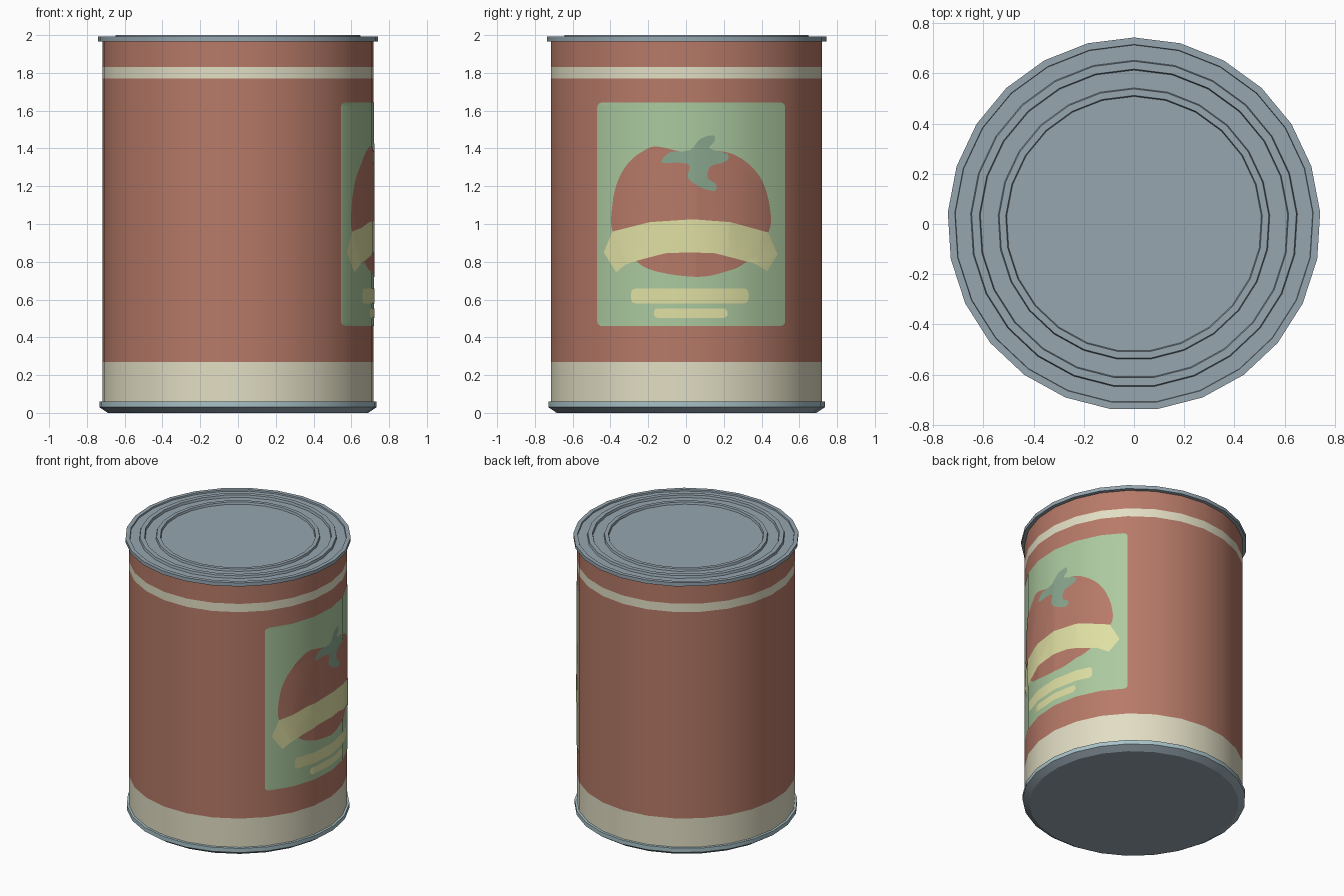
import bpy, bmesh, math
from mathutils import Vector

if "Cube" in bpy.data.objects:
    bpy.data.objects.remove(bpy.data.objects["Cube"])

SIDES = 25
STEP = 2 * math.pi / SIDES
R = 0.72  # can wall radius


def mat(name, r, g, b):
    lin = [((c / 255 + 0.055) / 1.055) ** 2.4 for c in (r, g, b)]
    m = bpy.data.materials.new(name)
    m.diffuse_color = (*lin, 1)
    m.use_nodes = True
    m.node_tree.nodes["Principled BSDF"].inputs["Base Color"].default_value = m.diffuse_color
    return m


RED = mat("tomato red", 183, 122, 104)
CREAM = mat("cream", 226, 222, 196)
GREEN = mat("pale green", 171, 201, 159)
YELLOW = mat("pale yellow", 224, 224, 164)
LEAF = mat("leaf green", 138, 168, 143)
METAL = mat("grey metal", 150, 166, 176)
LIGHT = mat("light metal", 168, 194, 200)


def finish(bm, name, mats):
    me = bpy.data.meshes.new(name)
    bm.to_mesh(me)
    bm.free()
    ob = bpy.data.objects.new(name, me)
    bpy.context.collection.objects.link(ob)
    for m in mats:
        me.materials.append(m)
    bpy.ops.object.select_all(action='DESELECT')
    ob.select_set(True)
    bpy.context.view_layer.objects.active = ob
    bpy.ops.object.shade_smooth_by_angle(angle=math.radians(25))
    return ob


def lathe(name, profile, mats, pick, cap=None):
    """Revolve (r, z) points; pick(z) gives each face's material; cap = profile index to close."""
    bm = bmesh.new()
    rings = [[bm.verts.new((r * math.cos(math.pi / 2 + i * STEP),
                            r * math.sin(math.pi / 2 + i * STEP), z))
              for i in range(SIDES)] for r, z in profile]
    for a, b in zip(rings, rings[1:]):
        for i in range(SIDES):
            j = (i + 1) % SIDES
            f = bm.faces.new((a[i], a[j], b[j], b[i]))
            f.material_index = pick(f.calc_center_median().z)
    if cap == 0:
        bm.faces.new(rings[0][::-1])
    elif cap == -1:
        bm.faces.new(rings[-1])
    return finish(bm, name, mats)


def smooth(pts, n=4):
    """Closed Catmull-Rom curve through the points."""
    out = []
    k = len(pts)
    for i in range(k):
        p0, p1, p2, p3 = (Vector(pts[(i + d) % k]) for d in (-1, 0, 1, 2))
        for s in range(n):
            t = s / n
            out.append(0.5 * (2 * p1 + (p2 - p0) * t + (2 * p0 - 5 * p1 + 4 * p2 - p3) * t * t
                              + (3 * p1 - p0 - 3 * p2 + p3) * t ** 3))
    return out


def rounded(y0, y1, z0, z1, r):
    out = []
    for cy, cz, q in ((y1 - r, z1 - r, 0), (y0 + r, z1 - r, 1), (y0 + r, z0 + r, 2), (y1 - r, z0 + r, 3)):
        for s in range(5):
            a = (q + s / 4) * math.pi / 2
            out.append((cy + r * math.cos(a), cz + r * math.sin(a)))
    return out


def decal(name, outline, material, lift):
    """Flat (y, z) shape folded onto the facets of the can's +x side."""
    r, first = R + lift, math.radians(3.6)
    bm = bmesh.new()
    face = bm.faces.new([bm.verts.new((0, y, z)) for y, z in outline])
    face.normal_update()
    if face.normal.x < 0:
        face.normal_flip()
    bmesh.ops.triangulate(bm, faces=bm.faces[:])
    for k in range(-4, 4):
        bmesh.ops.bisect_plane(bm, geom=bm.verts[:] + bm.edges[:] + bm.faces[:], dist=1e-5,
                               plane_co=(0, r * math.sin(first + k * STEP), 0), plane_no=(0, 1, 0))
    for v in bm.verts:
        j = math.floor((math.asin(v.co.y / r) - first) / STEP)
        m = first + (j + 0.5) * STEP
        v.co.x = (r * math.cos(STEP / 2) - v.co.y * math.sin(m)) / math.cos(m)
    return finish(bm, name, [material])


# can wall with cream stripe and cream base band
lathe("can_wall", [(R, 0.05), (R, 0.27), (R, 1.77), (R, 1.83), (R, 1.97)], [RED, CREAM],
      lambda z: int(z < 0.27 or 1.77 < z < 1.83))

# bottom rim and underside
lathe("can_base", [(0.69, 0), (0.735, 0.03), (0.735, 0.06), (0.715, 0.062)], [METAL, LIGHT],
      lambda z: int(z > 0.03), cap=0)

# lid with rim and two raised rings
lathe("can_lid", [(0.715, 1.965), (0.743, 1.967), (0.743, 1.993), (0.715, 1.993), (0.713, 1.983),
                  (0.652, 1.983), (0.648, 2.0), (0.617, 2.0), (0.613, 1.983), (0.542, 1.983),
                  (0.538, 1.998), (0.512, 1.998), (0.508, 1.983)], [METAL], lambda z: 0, cap=-1)

# label panel and picture
decal("label_panel", rounded(-0.47, 0.525, 0.46, 1.643, 0.025), GREEN, 0.0015)

tomato = [(-0.15, 1.41), (-0.22, 1.39), (-0.30, 1.33), (-0.36, 1.23), (-0.39, 1.10), (-0.385, 0.95),
          (-0.26, 0.80), (-0.14, 0.745), (0.06, 0.72), (0.20, 0.745), (0.32, 0.80), (0.435, 0.95),
          (0.445, 1.08), (0.40, 1.235), (0.31, 1.335), (0.19, 1.385), (0.02, 1.375)]
decal("label_fruit", smooth(tomato), RED, 0.003)

leaf = [(-0.13, 1.325), (-0.085, 1.38), (0.02, 1.39), (0.075, 1.45), (0.145, 1.47), (0.15, 1.435),
        (0.125, 1.40), (0.22, 1.37), (0.21, 1.33), (0.13, 1.305), (0.115, 1.245), (0.16, 1.21),
        (0.15, 1.175), (0.075, 1.195), (0.01, 1.245), (0.02, 1.31), (-0.04, 1.325)]
decal("label_leaf", smooth(leaf, 3), LEAF, 0.0045)

banner = [(-0.435, 0.85), (-0.39, 0.96), (-0.19, 1.01), (0.035, 1.025), (0.235, 1.01), (0.435, 0.955),
          (0.485, 0.84), (0.43, 0.75), (0.365, 0.79), (0.29, 0.81), (0.155, 0.845), (0.02, 0.85),
          (-0.11, 0.845), (-0.245, 0.81), (-0.32, 0.785), (-0.37, 0.745)]
decal("label_banner", banner, YELLOW, 0.0045)

for name, box in (("label_bar_wide", (-0.29, 0.33, 0.58, 0.658)), ("label_bar_narrow", (-0.17, 0.22, 0.503, 0.553))):
    decal(name, rounded(*box, 0.022), YELLOW, 0.003)
